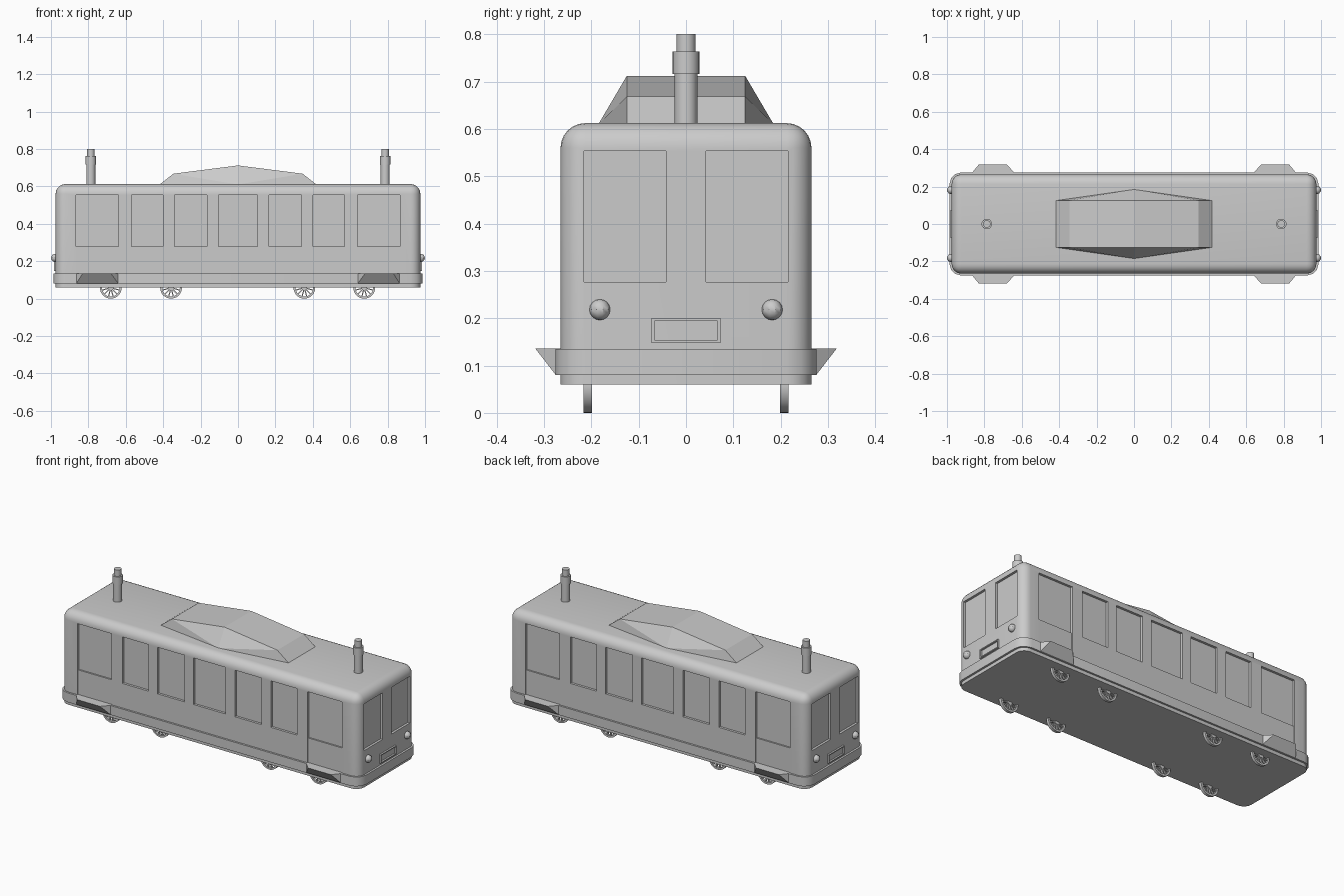
import bpy, bmesh, math
from mathutils import Matrix, Vector

if "Cube" in bpy.data.objects:
    bpy.data.objects.remove(bpy.data.objects["Cube"], do_unlink=True)

grey = bpy.data.materials.new("plain_grey")
grey.use_nodes = True
grey.diffuse_color = (0.6, 0.6, 0.6, 1)
grey.node_tree.nodes["Principled BSDF"].inputs["Base Color"].default_value = (0.6, 0.6, 0.6, 1)


def finish(name, bm, smooth=False):
    bmesh.ops.recalc_face_normals(bm, faces=bm.faces)
    mesh = bpy.data.meshes.new(name)
    bm.to_mesh(mesh)
    bm.free()
    mesh.materials.append(grey)
    obj = bpy.data.objects.new(name, mesh)
    bpy.context.collection.objects.link(obj)
    if smooth:
        smooth_by_angle(obj)
    return obj


def smooth_by_angle(obj):
    bpy.ops.object.select_all(action='DESELECT')
    obj.select_set(True)
    bpy.context.view_layer.objects.active = obj
    bpy.ops.object.shade_smooth_by_angle(angle=math.radians(35))


def add_box(bm, x, y, z):
    """Add a box given (low, high) pairs along each axis."""
    size = [b - a for a, b in (x, y, z)]
    mid = [(a + b) / 2 for a, b in (x, y, z)]
    mat = Matrix.Translation(mid) @ Matrix.Diagonal((*size, 1))
    return bmesh.ops.create_cube(bm, size=1, matrix=mat)["verts"]


def add_cylinder(bm, radius, z0, z1, sides=24):
    bmesh.ops.create_cone(bm, cap_ends=True, segments=sides, radius1=radius, radius2=radius,
                          depth=z1 - z0, matrix=Matrix.Translation((0, 0, (z0 + z1) / 2)))


def rounded_box(name, half_x, half_y, z0, z1, radius, segments, round_top):
    bm = bmesh.new()
    add_box(bm, (-half_x, half_x), (-half_y, half_y), (z0, z1))
    edges = []
    for e in bm.edges:
        a, b = (v.co.z for v in e.verts)
        if abs(a - b) > 1e-4 or (round_top and min(a, b) > z1 - 1e-4):
            edges.append(e)
    bmesh.ops.bevel(bm, geom=edges, offset=radius, segments=segments, profile=0.5, affect='EDGES')
    return finish(name, bm)


def cut(target, boxes):
    """Sink a list of boxes into the target."""
    bm = bmesh.new()
    for b in boxes:
        add_box(bm, *b)
    cutter = finish("cutter", bm)
    cutter.hide_render = True
    mod = target.modifiers.new("recess", 'BOOLEAN')
    mod.operation = 'DIFFERENCE'
    mod.solver = 'EXACT'
    mod.object = cutter
    bpy.context.view_layer.objects.active = target
    bpy.ops.object.modifier_apply(modifier=mod.name)
    bpy.data.objects.remove(cutter, do_unlink=True)


def span(sign, a, b):
    return tuple(sorted((sign * a, sign * b)))


# Car body with sunken windows and doors
HX, HY, DEPTH = 0.975, 0.265, 0.014
body = rounded_box("body", HX, HY, 0.06, 0.612, 0.052, 6, True)
side_windows = [(-0.57, -0.40), (-0.34, -0.165), (-0.105, 0.105), (0.165, 0.34), (0.40, 0.57)]
windows, doors = [], []
for s in (-1, 1):
    y = span(s, HY - DEPTH, HY + 0.1)
    windows += [(x, y, (0.28, 0.555)) for x in side_windows]
    for t in (-1, 1):
        windows.append((span(t, 0.64, 0.865), y, (0.28, 0.555)))
        doors.append((span(t, 0.64, 0.865), span(s, HY - 0.005, HY + 0.1), (0.12, 0.555)))
        windows.append((span(s, HX - DEPTH, HX + 0.1), span(t, 0.042, 0.215), (0.277, 0.553)))
cut(body, doors)
cut(body, windows)
smooth_by_angle(body)

# Bumper band round the skirt
bumper = rounded_box("bumper_band", 0.987, 0.276, 0.08, 0.135, 0.065, 3, False)
smooth_by_angle(bumper)

# Wedge steps below the doors
for s, side in ((-1, "front"), (1, "back")):
    for t, end in ((-1, "right"), (1, "left")):
        bm = bmesh.new()
        top = 0.1355
        points = [(0.64, 0.265, top), (0.865, 0.265, top), (0.83, 0.318, top), (0.68, 0.318, top),
                  (0.64, 0.275, 0.08), (0.865, 0.275, 0.08), (0.64, 0.275, top), (0.865, 0.275, top)]
        for p in points:
            bm.verts.new((t * p[0], s * p[1], p[2]))
        bmesh.ops.convex_hull(bm, input=bm.verts)
        finish(f"{side}_{end}_step", bm)

# Faceted roof hood with pointed flanks
bm = bmesh.new()
profile = [(-0.42, 0.61), (-0.345, 0.668), (0, 0.712), (0.345, 0.668), (0.42, 0.61)]
rows = [[bm.verts.new((x, y, z)) for x, z in profile] for y in (-0.125, 0.125)]
tips = [bm.verts.new((0, y, 0.61)) for y in (-0.185, 0.185)]
for i in range(4):
    bm.faces.new((rows[0][i], rows[0][i + 1], rows[1][i + 1], rows[1][i]))
    for row, tip in zip(rows, tips):
        bm.faces.new((row[i], row[i + 1], tip))
bm.faces.new((rows[0][0], tips[0], rows[0][4], rows[1][4], tips[1], rows[1][0]))
finish("roof_hood", bm)

# Stepped roof pipes
for t, end in ((-1, "right"), (1, "left")):
    bm = bmesh.new()
    add_cylinder(bm, 0.024, 0.60, 0.716)
    add_cylinder(bm, 0.028, 0.716, 0.763)
    add_cylinder(bm, 0.020, 0.763, 0.80)
    bmesh.ops.translate(bm, verts=bm.verts, vec=(t * 0.787, 0, 0))
    finish(f"{end}_roof_pipe", bm, True)

# End lamps and number plate frames
for t, end in ((-1, "right"), (1, "left")):
    for s, side in ((-1, "front"), (1, "back")):
        bm = bmesh.new()
        bmesh.ops.create_uvsphere(bm, u_segments=10, v_segments=8, radius=0.022,
                                  matrix=Matrix.Translation((t * 0.978, s * 0.182, 0.218)))
        finish(f"{end}_{side}_lamp", bm, True)
    bm = bmesh.new()
    x = span(t, 0.97, 0.985)
    for z in ((0.148, 0.154), (0.194, 0.2)):
        add_box(bm, x, (-0.073, 0.073), z)
    for s in (-1, 1):
        add_box(bm, x, span(s, 0.067, 0.073), (0.154, 0.194))
    finish(f"{end}_plate_frame", bm)

# Spoked wheels
RADIUS, SPOKES = 0.058, 12
for i, x in enumerate((-0.68, -0.358, 0.355, 0.675)):
    for s, side in ((-1, "front"), (1, "back")):
        bm = bmesh.new()
        y0, y1 = span(s, 0.199, 0.216)
        n = 36
        loops = []
        for r, y in ((RADIUS, y0), (RADIUS, y1), (0.047, y1), (0.047, y0)):
            loops.append([bm.verts.new((r * math.cos(2 * math.pi * k / n), y,
                                        r * math.sin(2 * math.pi * k / n))) for k in range(n)])
        for a in range(4):
            la, lb = loops[a], loops[(a + 1) % 4]
            for k in range(n):
                bm.faces.new((la[k], la[(k + 1) % n], lb[(k + 1) % n], lb[k]))
        for k in range(SPOKES):
            verts = add_box(bm, (0.008, 0.05), (y0 + 0.003, y1 - 0.003), (-0.003, 0.003))
            bmesh.ops.rotate(bm, verts=verts, cent=(0, 0, 0),
                             matrix=Matrix.Rotation(2 * math.pi * (k + 0.5) / SPOKES, 3, 'Y'))
        hub = Matrix.Translation((0, (y0 + y1) / 2, 0)) @ Matrix.Rotation(math.pi / 2, 4, 'X')
        bmesh.ops.create_cone(bm, cap_ends=True, segments=16, radius1=0.015, radius2=0.015,
                              depth=y1 - y0, matrix=hub)
        bmesh.ops.translate(bm, verts=bm.verts, vec=Vector((x, 0, RADIUS)))
        finish(f"{side}_wheel_{i + 1}", bm, True)
